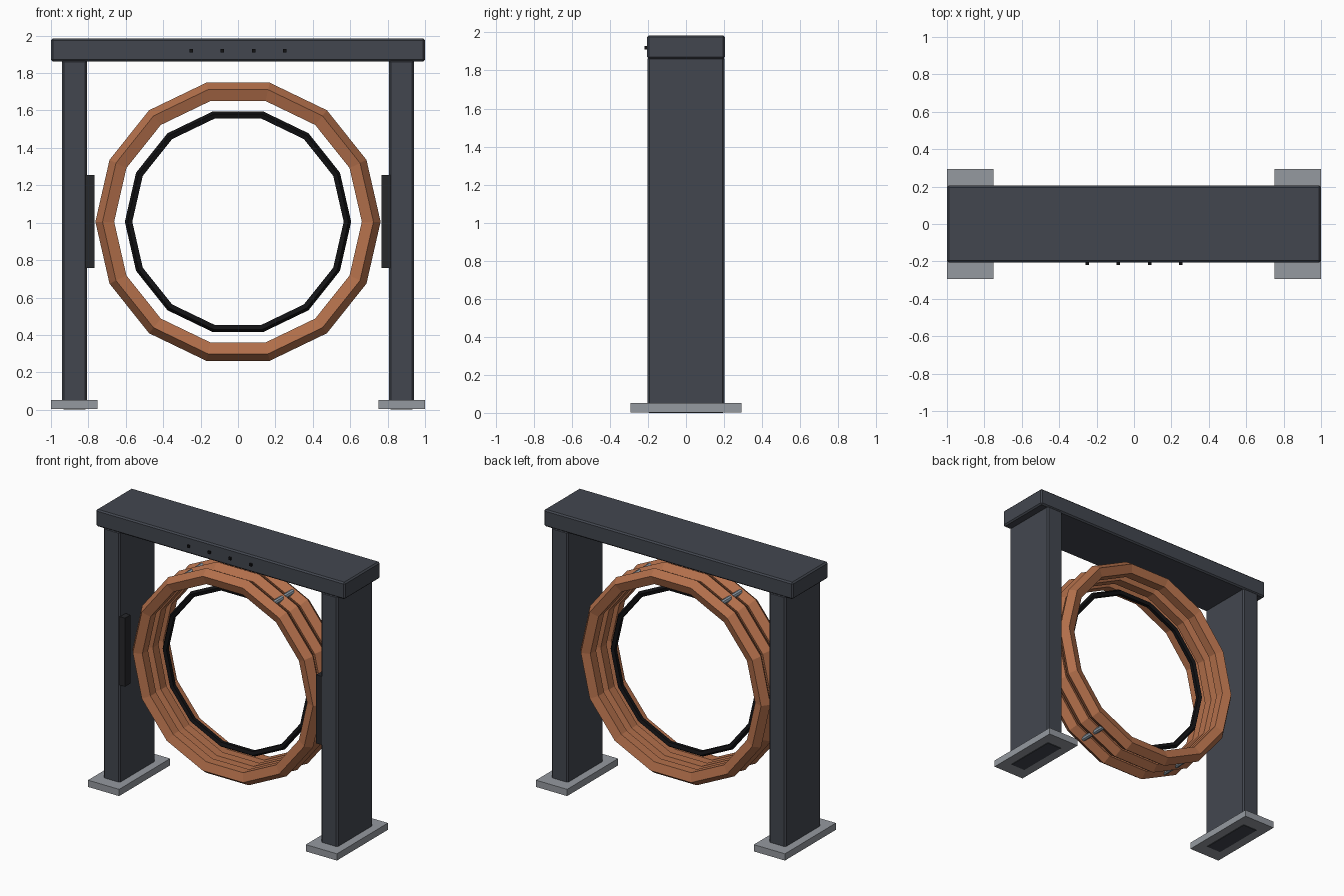
import bpy, math

if "Cube" in bpy.data.objects:
    bpy.data.objects.remove(bpy.data.objects["Cube"])

def material(name, rgb):
    m = bpy.data.materials.new(name)
    m.diffuse_color = (*rgb, 1)
    m.use_nodes = True
    m.node_tree.nodes["Principled BSDF"].inputs["Base Color"].default_value = m.diffuse_color
    return m

STEEL = material("dark_steel", (0.055, 0.062, 0.078))
COPPER = material("copper", (0.45, 0.16, 0.07))
BLACK = material("black", (0.006, 0.006, 0.007))
PANEL = material("panel_grey", (0.02, 0.021, 0.024))
GREY = material("foot_grey", (0.30, 0.32, 0.35))
PIN = material("pin_grey", (0.30, 0.36, 0.42))

def box(name, lo, hi, mat, bevel=0):
    """Box between two opposite corners, with optional chamfered edges."""
    c = [(a + b) / 2 for a, b in zip(lo, hi)]
    bpy.ops.mesh.primitive_cube_add(size=1, location=c)
    o = bpy.context.object
    o.name = name
    for v in o.data.vertices:
        v.co = [v.co[i] * (hi[i] - lo[i]) for i in range(3)]
    o.data.materials.append(mat)
    if bevel:
        b = o.modifiers.new("chamfer", 'BEVEL')
        b.width, b.segments = bevel, 1
    return o

def ring(name, y, major, minor, mat):
    """Low-poly 14-sided ring facing the front."""
    bpy.ops.mesh.primitive_torus_add(
        major_segments=14, minor_segments=5, major_radius=major, minor_radius=minor,
        location=(0, y, CZ), rotation=(math.pi / 2, 0, 0))
    o = bpy.context.object
    o.name = name
    o.data.materials.append(mat)
    for p in o.data.polygons:
        p.use_smooth = False

CZ = 1.005  # ring centre height

# Top beam
box("top_beam", (-1, -0.205, 1.862), (1, 0.205, 1.985), STEEL, 0.01)

# Columns, feet and inner side panels
for side, s in (("left", -1), ("right", 1)):
    def span(a, b):
        return sorted((s * a, s * b))
    x0, x1 = span(0.808, 0.941)
    box(side + "_column", (x0, -0.203, 0), (x1, 0.203, 1.87), STEEL, 0.01)
    x0, x1 = span(0.75, 1.0)
    box(side + "_foot", (x0, -0.293, 0.003), (x1, 0.293, 0.052), GREY)
    x0, x1 = span(0.768, 0.815)
    box(side + "_panel", (x0, -0.2, 0.757), (x1, -0.137, 1.255), PANEL)

# Buttons on the beam front
for i in range(4):
    x = -0.25 + i * 0.5 / 3
    box(f"button_{i + 1}", (x - 0.009, -0.218, 1.911), (x + 0.009, -0.2, 1.929), BLACK)

# Three copper coils and the thin inner ring
for i, y in enumerate((-0.12, 0, 0.12)):
    ring(f"coil_{i + 1}", y, 0.707, 0.0555, COPPER)
ring("inner_ring", 0, 0.583, 0.022, BLACK)

# Pins joining neighbouring coils
for k in range(6):
    a = math.radians(60 * k)
    for j, y in enumerate((-0.06, 0.06)):
        bpy.ops.mesh.primitive_cylinder_add(
            vertices=8, radius=0.018, depth=0.1, rotation=(math.pi / 2, 0, 0),
            location=(0.722 * math.cos(a), y, CZ + 0.722 * math.sin(a)))
        o = bpy.context.object
        o.name = f"coil_pin_{k + 1}_{j + 1}"
        o.data.materials.append(PIN)
